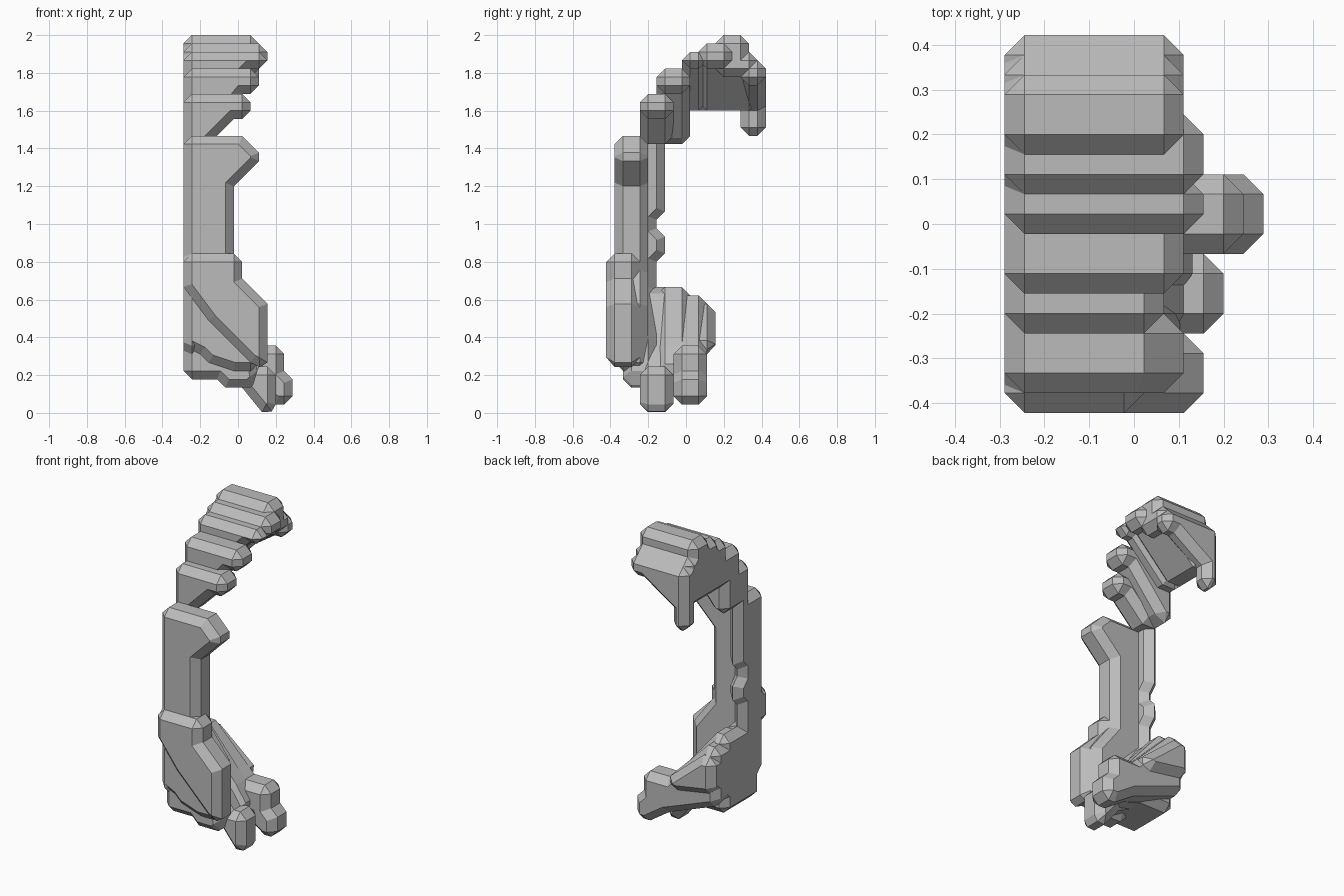
import bpy
import bmesh
import math

default_cube = bpy.data.objects.get("Cube")
if default_cube:
    bpy.data.objects.remove(default_cube, do_unlink=True)

# All parts sit on one regular grid of steps
STEP = 2 / 45
HALF_WIDTH = 6.5
HALF_DEPTH = 9.5

stone = bpy.data.materials.new("plain grey")
stone.use_nodes = True
grey = (0.5, 0.5, 0.5, 1)
stone.diffuse_color = grey
stone.node_tree.nodes["Principled BSDF"].inputs["Base Color"].default_value = grey


def to_world(width, depth, height):
    """Turn grid steps into scene units."""
    return ((width - HALF_WIDTH) * STEP,
            (depth - HALF_DEPTH) * STEP,
            height * STEP)


def chamfered_slab(name, outline, start, end, across_width=False):
    """Extrude an outline between two grid planes and chamfer its sharp edges."""
    mesh_builder = bmesh.new()
    corners = []
    for along, height in outline:
        if across_width:
            position = to_world(start, along, height)
        else:
            position = to_world(along, start, height)
        corners.append(mesh_builder.verts.new(position))
    cap = mesh_builder.faces.new(corners)
    extrusion = bmesh.ops.extrude_face_region(mesh_builder, geom=[cap])
    moved = [item for item in extrusion["geom"]
             if isinstance(item, bmesh.types.BMVert)]
    distance = (end - start) * STEP
    offset = (distance, 0, 0) if across_width else (0, distance, 0)
    bmesh.ops.translate(mesh_builder, verts=moved, vec=offset)
    if cap.is_valid and len(cap.edges[0].link_faces) < 2:
        mesh_builder.faces.new(corners)
    bmesh.ops.recalc_face_normals(mesh_builder, faces=mesh_builder.faces)
    sharp = [edge for edge in mesh_builder.edges
             if edge.is_manifold
             and edge.calc_face_angle_signed() > math.radians(50)]
    bmesh.ops.bevel(mesh_builder, geom=sharp, offset=STEP, segments=1,
                    affect="EDGES", profile=0.5, clamp_overlap=False)
    bmesh.ops.recalc_face_normals(mesh_builder, faces=mesh_builder.faces)
    mesh = bpy.data.meshes.new(name)
    mesh_builder.to_mesh(mesh)
    mesh_builder.free()
    mesh.materials.append(stone)
    part = bpy.data.objects.new(name, mesh)
    bpy.context.collection.objects.link(part)
    return part


def hook_bar(name, start, end, top, reach, lip, underside, root):
    """Bar with a blunt lip whose underside slopes back to the flat wall."""
    outline = [(0, top), (reach, top), (reach, lip), (reach - 2, lip),
               (root, underside), (0, underside)]
    return chamfered_slab(name, outline, start, end)


# Flat curved side wall, outer edge upward and then inner edge downward
outer_edge = [(2, 4), (2, 7), (1, 8), (1, 15), (0, 16), (0, 18), (1, 19),
              (1, 33), (4, 33), (4, 38), (6, 38), (6, 41), (9, 41), (9, 42),
              (10, 43), (11, 43), (12, 44), (13, 44), (14, 45), (16, 45),
              (17, 44), (17, 43), (19, 41)]
inner_edge = [(19, 33), (16, 33), (16, 36), (10, 36), (10, 33), (9, 32),
              (7, 32), (7, 24), (6, 23), (6, 22), (7, 21), (7, 19), (6, 18),
              (6, 15), (8, 15), (9, 14),
              (11, 13), (13, 13), (13, 9), (10, 6), (7, 4)]
chamfered_slab("side_wall", outer_edge + inner_edge, 0, 2, across_width=True)

# Spine with its flared upper end
spine = [(0, 33), (7, 33), (9, 31), (9, 30), (6, 27), (6, 17), (0, 17)]
chamfered_slab("spine", spine, 1, 5)

# Lower front plate and the layers stepping back behind it
front_plate = [(0, 19), (7, 19), (7, 16), (10, 13), (10, 5), (8, 6),
               (3, 11), (0, 15)]
chamfered_slab("front_plate", front_plate, 0, 4)

second_layer = [(0, 22), (6, 22), (6, 17), (9, 13), (9, 5), (6, 5), (3, 6),
                (2, 7), (0, 8)]
chamfered_slab("second_layer", second_layer, 1, 5)

third_layer = [(0, 17), (3, 14), (8, 9), (9, 4), (8, 3), (5, 3), (4, 4),
               (0, 4)]
chamfered_slab("third_layer", third_layer, 2, 6)

# Foot with two blunt toes
front_toe = [(0, 15), (2, 15), (8, 7), (9, 5.5), (11, 5.5), (11, 1),
             (10, -0.7), (7, 3), (5, 4), (0, 4)]
chamfered_slab("front_toe", front_toe, 4, 8)

foot_middle = [(0, 15), (2, 15), (8, 8), (10, 5), (8, 3), (5, 4), (0, 4)]
chamfered_slab("foot_middle", foot_middle, 6, 10)

rear_toe = [(0, 14), (2, 14), (8, 8), (12, 8), (12, 5), (13, 4), (13, 1),
            (11, 1), (8, 3), (0, 6)]
chamfered_slab("rear_toe", rear_toe, 8, 12)

heel = [(0, 13), (2, 13), (8, 8), (6, 7), (0, 8)]
chamfered_slab("heel", heel, 10, 13)

# Stepped bars that make the overhanging hook
hook_bar("hook_bar_lowest", 4, 8, top=38, reach=8, lip=35, underside=32, root=3)
hook_bar("hook_bar_second", 6, 10, top=41, reach=9, lip=38, underside=32, root=2)
hook_bar("hook_bar_third", 9, 12, top=43, reach=10, lip=41, underside=36, root=3)
hook_bar("hook_bar_fourth", 11, 15, top=44, reach=10, lip=41, underside=36, root=3)
hook_bar("hook_bar_top", 13, 17, top=45, reach=9, lip=40, underside=36, root=3)
hook_bar("hook_bar_rear", 14, 18, top=43, reach=9, lip=40, underside=36, root=3)

# Rear bar of the hook with a narrow spur hanging beside the wall
hook_tip = [(0, 42), (9, 42), (9, 39), (7, 39), (4, 37), (2.4, 36),
            (2.4, 33), (0, 33)]
chamfered_slab("hook_tip", hook_tip, 16, 19)
